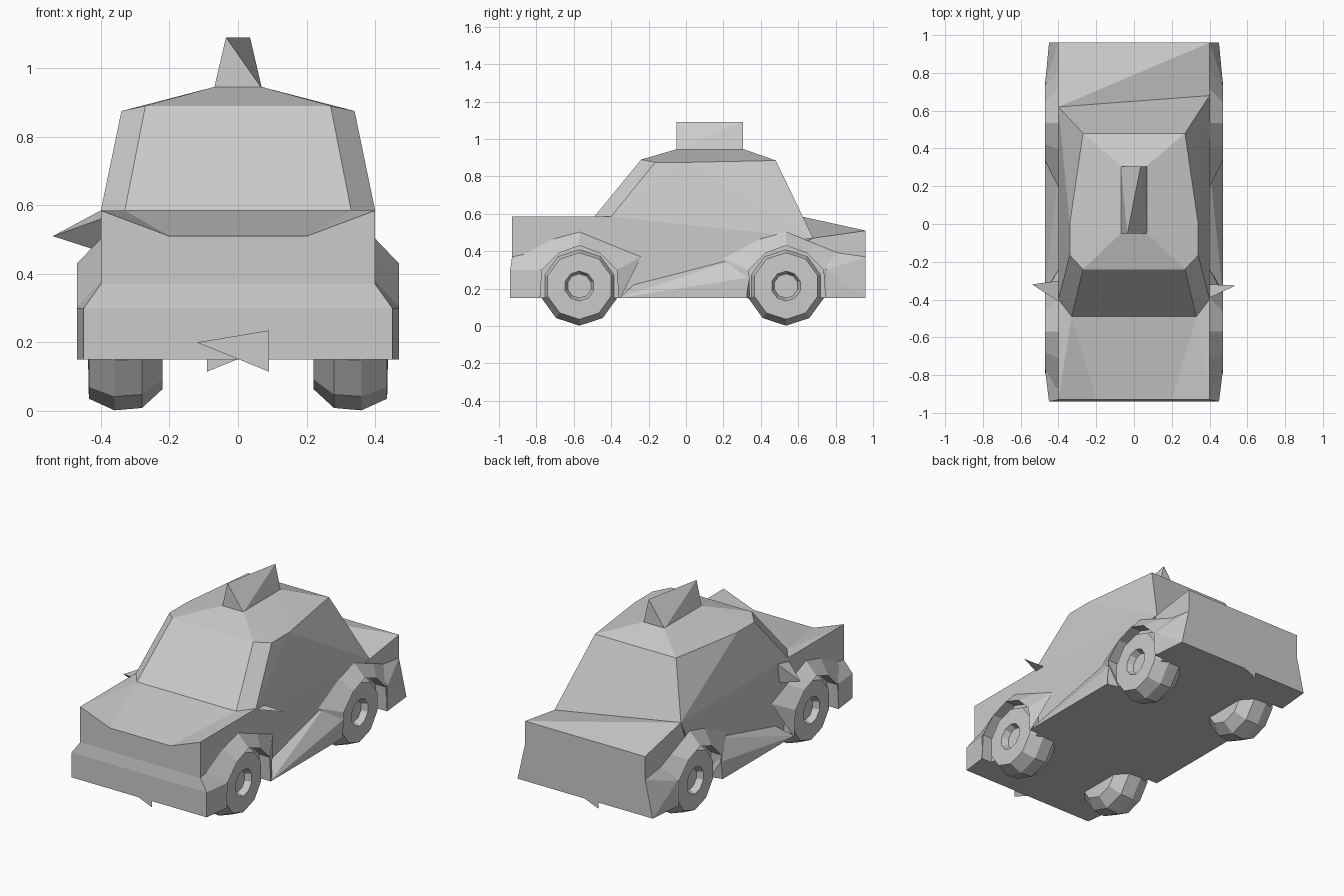
import bpy, bmesh
from math import sin, cos, pi
from mathutils import Vector

cube = bpy.data.objects.get("Cube")
if cube:
    bpy.data.objects.remove(cube, do_unlink=True)

# Single body colour
grey = bpy.data.materials.new("light_grey")
grey.use_nodes = True
grey.diffuse_color = (0.6, 0.6, 0.6, 1)
bsdf = grey.node_tree.nodes["Principled BSDF"]
bsdf.inputs["Base Color"].default_value = grey.diffuse_color
bsdf.inputs["Roughness"].default_value = 0.9


def finish(name, bm):
    bmesh.ops.recalc_face_normals(bm, faces=bm.faces)
    mesh = bpy.data.meshes.new(name)
    bm.to_mesh(mesh)
    bm.free()
    mesh.materials.append(grey)
    obj = bpy.data.objects.new(name, mesh)
    bpy.context.collection.objects.link(obj)
    return obj


def both(points):
    """Add the points mirrored across x."""
    return points + [(-x, y, z) for x, y, z in points]


def hull(name, points):
    """Faceted convex solid around the points."""
    bm = bmesh.new()
    for p in points:
        bm.verts.new(p)
    res = bmesh.ops.convex_hull(bm, input=bm.verts)
    loose = {v for v in res["geom_interior"] if isinstance(v, bmesh.types.BMVert)}
    bmesh.ops.delete(bm, geom=list(loose), context="VERTS")
    bmesh.ops.dissolve_limit(bm, angle_limit=0.01, verts=bm.verts, edges=bm.edges)
    return finish(name, bm)


def plate(name, points):
    bm = bmesh.new()
    bm.faces.new([bm.verts.new(p) for p in points])
    return finish(name, bm)


def bridge(bm, rings, closed):
    for a, b in zip(rings, rings[1:]):
        n = len(a)
        for i in range(n if closed else n - 1):
            j = (i + 1) % n
            bm.faces.new((a[i], a[j], b[j], b[i]))


W = 0.4        # half width of the upper body
FLARE = 0.47   # half width at sills and wheel arches
FLOOR = 0.15
BELT = 0.585
FRONT, BACK = -0.93, 0.96

# Main body block
hull("body_core", both([(W, FRONT, FLOOR), (W, FRONT, 0.51), (W, -0.4, 0.51),
                        (W, 0.6, 0.47), (W, BACK, FLOOR), (W, BACK, 0.4)]))

# Bumpers, widening towards the wheels
hull("front_bumper", both([(0.45, -0.94, FLOOR), (0.45, -0.94, 0.3), (W, FRONT, 0.37),
                           (FLARE, -0.78, FLOOR), (FLARE, -0.78, 0.3), (W, -0.78, 0.4)]))
hull("rear_bumper", both([(0.45, BACK, FLOOR), (W, BACK, 0.37),
                          (FLARE, 0.75, FLOOR), (FLARE, 0.75, 0.3), (W, 0.75, 0.4)]))

# Hood: centre panel dips between two raised fenders
hull("hood", both([(0.33, -0.49, BELT), (0.2, FRONT, 0.51), (0.33, -0.49, 0.45)]))

# Trunk with a lopsided lid
hull("trunk", both([(W, 0.55, 0.4), (W, BACK, 0.51), (W, BACK, 0.35)])
     + [(-W, 0.62, BELT), (W, 0.68, 0.47)])

# Cabin with pitched roof
hull("cabin", both([(W, -0.4, BELT), (0.33, -0.49, BELT), (W, -0.4, 0.45), (W, 0.55, 0.45),
                    (0.34, -0.165, 0.875), (0.27, -0.24, 0.89), (0.34, 0, 0.875),
                    (0.27, 0.48, 0.885), (0.07, -0.05, 0.945), (0.07, 0.31, 0.945)])
     + [(W, 0.68, 0.47), (-W, 0.62, BELT)])

# Roof sign with a slanting ridge
hull("roof_sign", both([(0.07, -0.05, 0.94), (0.07, 0.305, 0.94)])
     + [(-0.035, -0.05, 1.09), (0.035, 0.305, 1.09)])

# Number plates
plate("front_plate", [(-0.12, -0.945, 0.2), (0.09, -0.945, 0.235), (0.09, -0.945, 0.115)])
plate("rear_plate", [(0.12, 0.963, 0.2), (-0.09, 0.963, 0.235), (-0.09, 0.963, 0.115)])

# Wing mirrors: one upright, one flat
hull("right_mirror", [(-0.54, -0.32, 0.51), (-W, -0.3, BELT), (-W, -0.32, 0.465), (-W, -0.41, 0.56)])
plate("left_mirror", [(0.54, -0.325, 0.575), (W, -0.32, 0.575), (W, -0.39, 0.575)])

# Arch shapes as (offset from axle, height); x varies on the outer line
LIP = [(-0.21, FLOOR), (-0.2, 0.3), (-0.11, 0.39), (0, 0.43), (0.11, 0.39), (0.2, 0.3), (0.21, FLOOR)]
OUTER = [(-0.22, FLOOR), (-0.34, 0.36), (-0.14, 0.465), (0, 0.503), (0.18, 0.43), (0.33, 0.37), (0.22, FLOOR)]


def wheel_arch(name, side, axle):
    bm = bmesh.new()
    rings = []
    for line, x in ((OUTER, W), (LIP, FLARE), (LIP, 0.38)):
        ring = []
        for i, (dy, z) in enumerate(line):
            wide = FLARE if i in (0, len(line) - 1) else x
            ring.append(bm.verts.new((side * (x if line is LIP else wide), axle + dy, z)))
        rings.append(ring)
    bridge(bm, rings, False)
    finish(name, bm)


# Wheel profile as (distance from car centre, radius)
TYRE = [(0.22, 0.15), (0.28, 0.205), (0.36, 0.212), (0.435, 0.178), (0.437, 0.08), (0.4, 0.065)]
SIDES = 10


def wheel(name, side, axle):
    bm = bmesh.new()
    centre = Vector((0, axle, 0.214))

    def at(x, r, a):
        return centre + Vector((side * x, r * sin(a), -r * cos(a)))

    rings = [[bm.verts.new(at(x, r, 2 * pi * i / SIDES)) for i in range(SIDES)] for x, r in TYRE]
    bridge(bm, rings, True)
    bm.faces.new(rings[0])
    bm.faces.new(rings[-1])
    finish(name, bm)
    # Small slots around the hub
    bm = bmesh.new()
    for i in range(5):
        a = 2 * pi * i / 5 + 0.3
        bm.faces.new([bm.verts.new(at(0.439, r, a + d)) for r, d in
                      ((0.105, 0), (0.12, 0.12), (0.115, -0.12))])
    finish(name + "_slots", bm)


for label, side in (("left", 1), ("right", -1)):
    # Raised fender beside the hood
    hull(label + "_fender", [(side * x, y, z) for x, y, z in
                             ((W, FRONT, BELT), (W, -0.4, BELT), (0.33, -0.49, BELT),
                              (0.2, FRONT, 0.51), (W, FRONT, 0.5), (W, -0.4, 0.45))])
    # Sill wedge between the wheels
    hull(label + "_sill", [(side * x, y, z) for x, y, z in
                           ((FLARE, -0.36, FLOOR), (FLARE, 0.32, FLOOR), (FLARE, 0.34, 0.26),
                            (W, -0.28, 0.22), (W, 0.3, 0.37), (W, -0.36, FLOOR), (W, 0.34, FLOOR))])
    for end, axle in (("front", -0.57), ("rear", 0.535)):
        wheel_arch(f"{label}_{end}_arch", side, axle)
        wheel(f"{label}_{end}_wheel", side, axle)
